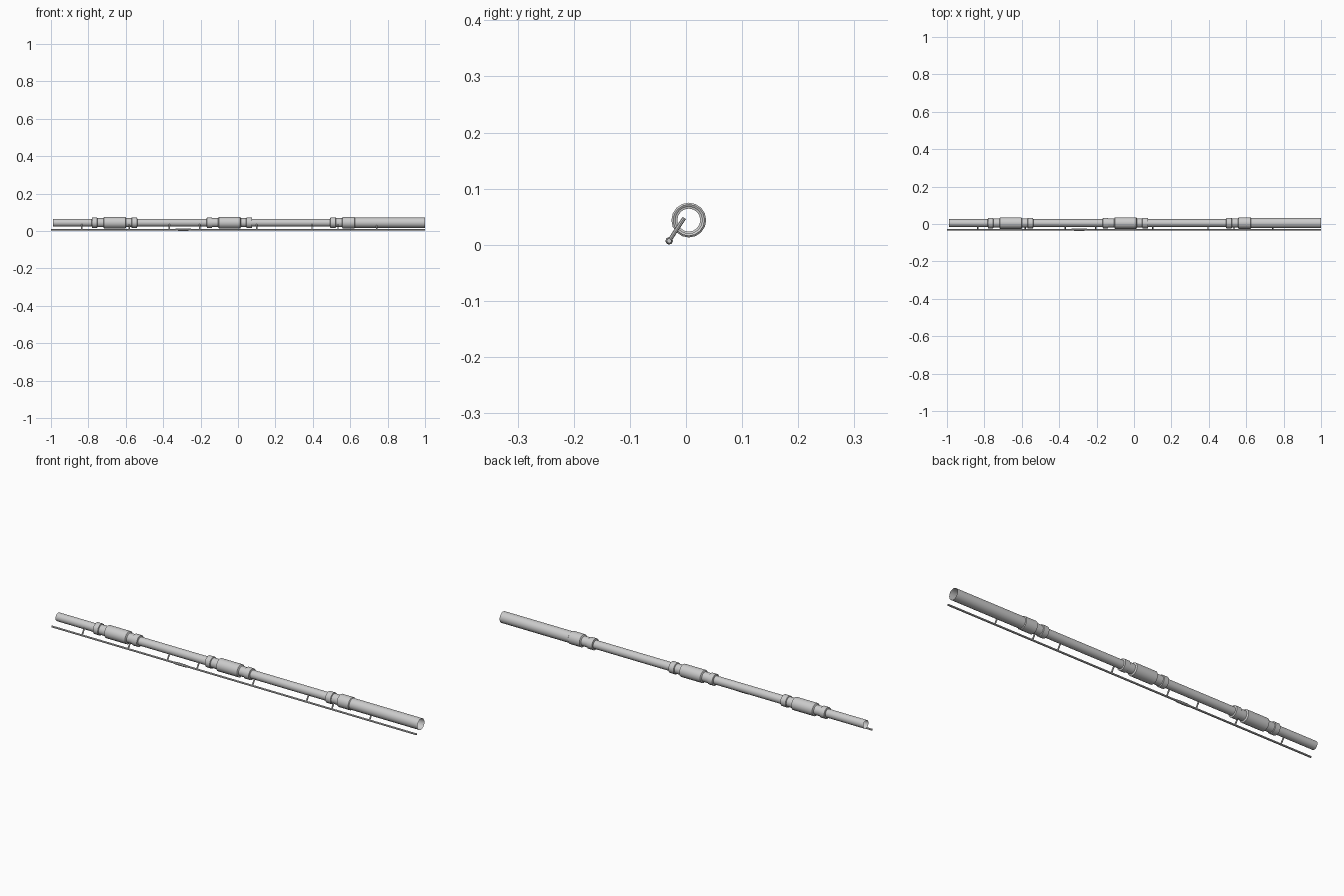
import bpy, bmesh, math
from mathutils import Vector

if "Cube" in bpy.data.objects:
    bpy.data.objects.remove(bpy.data.objects["Cube"])

PY, PZ = 0.005, 0.044      # main tube axis
RY, RZ = -0.030, 0.007     # thin rod axis


def add_object(name, bm):
    bmesh.ops.recalc_face_normals(bm, faces=bm.faces)
    me = bpy.data.meshes.new(name)
    bm.to_mesh(me)
    bm.free()
    ob = bpy.data.objects.new(name, me)
    bpy.context.collection.objects.link(ob)
    bpy.context.view_layer.objects.active = ob
    bpy.ops.object.select_all(action='DESELECT')
    ob.select_set(True)
    bpy.ops.object.shade_smooth_by_angle(angle=math.radians(35))
    return ob


def lathe(name, profile, y, z, sides, capped):
    """Revolve (x, radius) points around an axis parallel to x."""
    bm = bmesh.new()
    rings = []
    for x, r in profile:
        rings.append([bm.verts.new((x, y + r * math.cos(2 * math.pi * i / sides),
                                    z + r * math.sin(2 * math.pi * i / sides)))
                      for i in range(sides)])
    for a, b in zip(rings, rings[1:]):
        for i in range(sides):
            j = (i + 1) % sides
            bm.faces.new((a[i], a[j], b[j], b[i]))
    if capped:
        bm.faces.new(rings[0])
        bm.faces.new(rings[-1])
    return add_object(name, bm)


# Main tube: stepped, open-ended shell
PIPE, NECK, COLLAR, SLEEVE, WIDE = 0.0205, 0.024, 0.028, 0.031, 0.0275


def coupling(x):
    """Collar, neck, sleeve, neck, collar starting at x."""
    return [(x, PIPE), (x + .002, COLLAR), (x + .028, COLLAR), (x + .03, NECK),
            (x + .062, NECK), (x + .066, SLEEVE), (x + .18, SLEEVE), (x + .184, NECK),
            (x + .212, NECK), (x + .214, COLLAR), (x + .242, COLLAR), (x + .244, PIPE)]


profile = [(-0.99, PIPE)] + coupling(-0.782) + coupling(-0.168)
profile += [(0.492, PIPE), (0.494, COLLAR), (0.522, COLLAR), (0.524, NECK),
            (0.556, NECK), (0.56, SLEEVE), (0.622, SLEEVE), (0.625, WIDE), (1.0, WIDE)]
lathe("main_tube", profile, PY, PZ, 16, False)

# Thin side rod with a tapered joint
rod = [(-1.0, .0045), (-.335, .0045), (-.315, .0068), (-.27, .0068), (-.25, .0045), (1.0, .0045)]
lathe("side_rod", rod, RY, RZ, 8, True)

# Standoff pegs from the rod into the tube
a, b = Vector((0, RY, RZ)), Vector((0, -0.003, 0.048))
d = b - a
for n, x in enumerate((-.835, -.582, -.367, -.205, .10, .396, .535, .742)):
    bm = bmesh.new()
    bmesh.ops.create_cone(bm, cap_ends=True, segments=8, radius1=.0036, radius2=.0036,
                          depth=d.length)
    bmesh.ops.transform(bm, verts=bm.verts,
                        matrix=d.to_track_quat('Z', 'Y').to_matrix().to_4x4())
    bmesh.ops.translate(bm, verts=bm.verts, vec=(a + b) / 2 + Vector((x, 0, 0)))
    add_object(f"standoff_{n + 1}", bm)
